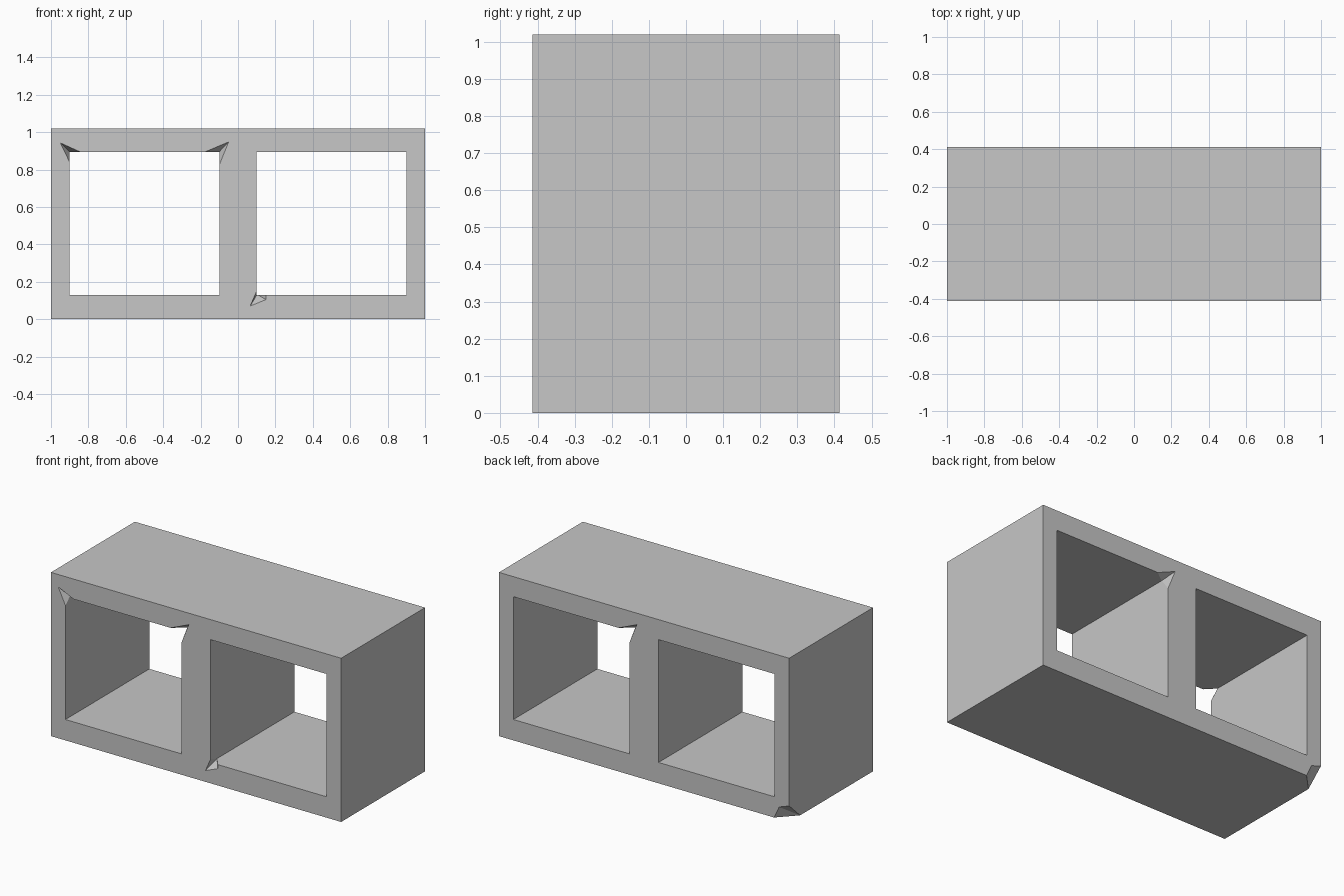
import bpy
import bmesh
from mathutils import Vector

if "Cube" in bpy.data.objects:
    bpy.data.objects.remove(bpy.data.objects["Cube"], do_unlink=True)

HALF_Y, HEIGHT = 0.413, 1.02
HOLE_Z = (0.13, 0.895)
EPS = 0.002  # keeps cutters clear of coplanar faces
OUT = 0.05   # how far cutters reach outside the block

concrete = bpy.data.materials.new("concrete_grey")
concrete.use_nodes = True
colour = (0.57, 0.57, 0.57, 1)
concrete.diffuse_color = colour
concrete.node_tree.nodes["Principled BSDF"].inputs["Base Color"].default_value = colour


def hull(name, points):
    """Convex solid around a handful of points."""
    bm = bmesh.new()
    for p in points:
        bm.verts.new(p)
    result = bmesh.ops.convex_hull(bm, input=bm.verts)
    loose = [v for v in result["geom_interior"] if isinstance(v, bmesh.types.BMVert)]
    bmesh.ops.delete(bm, geom=loose, context="VERTS")
    bmesh.ops.recalc_face_normals(bm, faces=bm.faces)
    mesh = bpy.data.meshes.new(name)
    bm.to_mesh(mesh)
    bm.free()
    mesh.materials.append(concrete)
    obj = bpy.data.objects.new(name, mesh)
    bpy.context.collection.objects.link(obj)
    return obj


def box(name, xs, ys, zs):
    return hull(name, [(x, y, z) for x in xs for y in ys for z in zs])


def cut(body, cutter):
    cutter.hide_render = True
    mod = body.modifiers.new("cut", "BOOLEAN")
    mod.operation = "DIFFERENCE"
    mod.solver = "EXACT"
    mod.object = cutter
    bpy.context.view_layer.objects.active = body
    bpy.ops.object.modifier_apply(modifier=mod.name)
    bpy.data.objects.remove(cutter, do_unlink=True)


def hole_chip(corner_x, corner_z, side, tip, along, down, depth=0.06, wall_side=-1, extra=()):
    """Broken inner corner: side is the block face, along and down run into the hole."""
    vert = 1 if corner_z < HEIGHT / 2 else -1
    horiz = -wall_side
    face = [tip,
            (corner_x + horiz * along, corner_z + vert * EPS),
            (corner_x + horiz * EPS, corner_z + vert * down)]
    face += list(extra)
    points = [(x, side * y, z) for x, z in face for y in (HALF_Y, HALF_Y + OUT)]
    points.append((corner_x + horiz * EPS, side * (HALF_Y - depth), corner_z + vert * EPS))
    return hull("chip_cutter", points)


# Block with two square through holes
block = box("concrete_block", (-1, 1), (-HALF_Y, HALF_Y), (0, HEIGHT))
for x in (-0.5, 0.5):
    cut(block, box("hole_cutter", (x - 0.4, x + 0.4), (-0.6, 0.6), HOLE_Z))

# Chipped hole corners on the front and back faces
low, high = HOLE_Z
cut(block, hole_chip(-0.9, high, -1, (-0.95, 0.943), 0.06, 0.06))
cut(block, hole_chip(-0.1, high, -1, (-0.05, 0.948), 0.08, 0.075, wall_side=1))
cut(block, hole_chip(0.1, low, -1, (0.065, 0.07), 0.05, 0.025, extra=[(0.15, 0.105)]))
cut(block, hole_chip(0.1, high, 1, (0.05, 0.948), 0.08, 0.075))

# Broken outer corner at the lower back right
breaks = [((0.104, 0, 0), (0, 1, -1)), ((0.069, 0, 0.075), (0, 1, 0)),
          ((0, 0, 0.1), (-1, 1, 0)), ((0, -0.108, 0), (-1, 0, -1)),
          ((0, 0, 0), (-1, 1, -1))]
corner = Vector((-1, HALF_Y, 0))
points = []
for offset, outward in breaks:
    p = corner + Vector(offset)
    points += [p, p + OUT * Vector(outward)]
cut(block, hull("corner_cutter", points))
